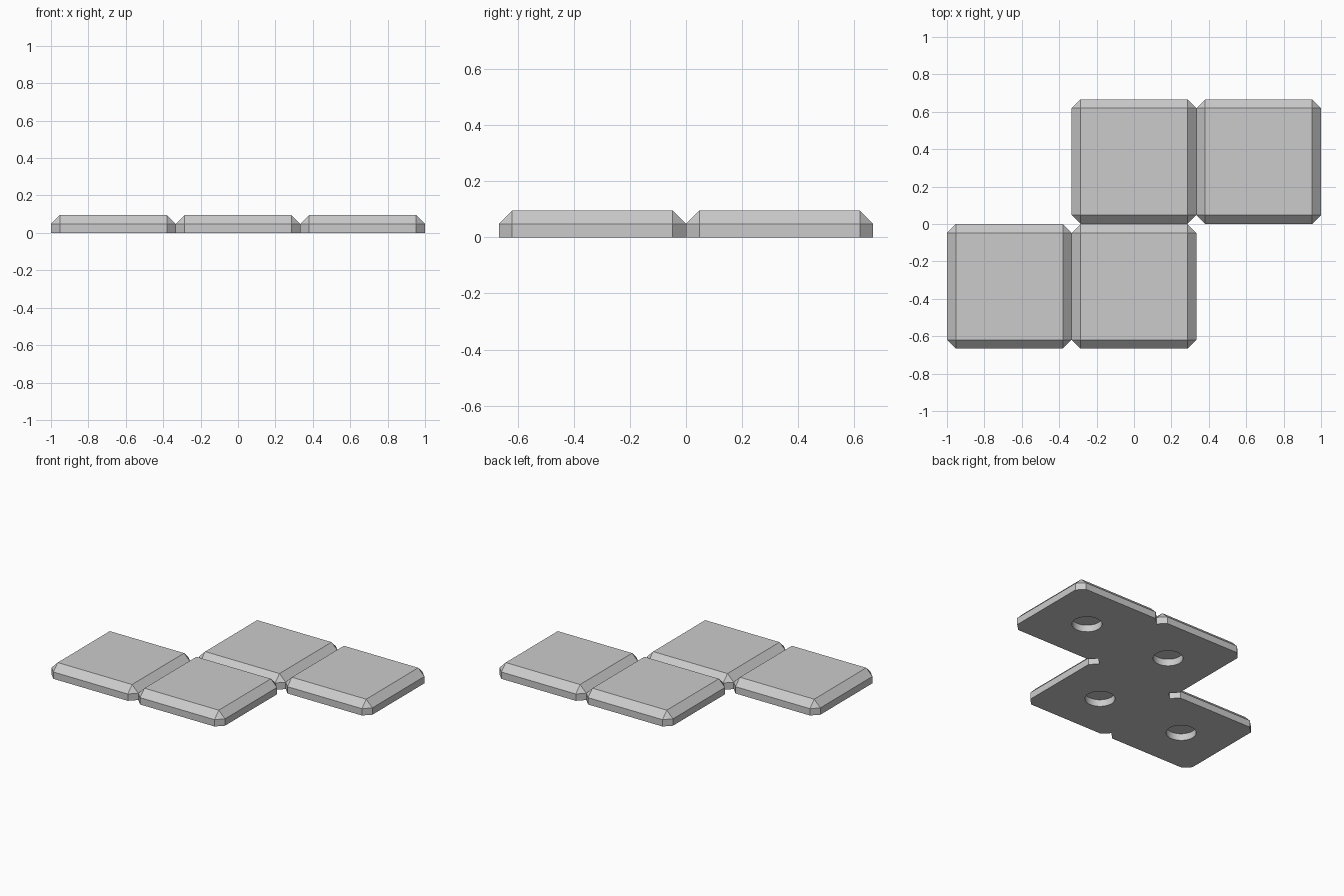
import bpy
import bmesh
from math import radians
from mathutils import Matrix, Vector

SIZE = 2 / 3          # tile side
HEIGHT = 0.095
CHAMFER = 0.0475
HOLE_RADIUS = 0.095
HOLE_DEPTH = 0.0475

cube = bpy.data.objects.get("Cube")
if cube:
    bpy.data.objects.remove(cube, do_unlink=True)

grey = bpy.data.materials.new("plain_grey")
grey.use_nodes = True
colour = (0.6, 0.6, 0.6, 1)
grey.diffuse_color = colour
grey.node_tree.nodes["Principled BSDF"].inputs["Base Color"].default_value = colour


def tile_mesh():
    bm = bmesh.new()
    # Slab standing on the ground
    bmesh.ops.create_cube(bm, size=1)
    bmesh.ops.scale(bm, vec=(SIZE, SIZE, HEIGHT), verts=bm.verts)
    bmesh.ops.translate(bm, vec=(0, 0, HEIGHT / 2), verts=bm.verts)

    # Chamfer every edge except those of the base
    edges = [e for e in bm.edges if max(v.co.z for v in e.verts) > HEIGHT / 2]
    bmesh.ops.bevel(bm, geom=edges, offset=CHAMFER, segments=1,
                    profile=0.5, affect='EDGES')

    # Replace the base with one that has a round opening
    base = min(bm.faces, key=lambda f: f.calc_center_median().z)
    rim = list(base.edges)
    bmesh.ops.delete(bm, geom=[base], context='FACES_ONLY')
    ring = bmesh.ops.create_circle(bm, segments=32, radius=HOLE_RADIUS)["verts"]
    loop = list({e for v in ring for e in v.link_edges})
    bmesh.ops.triangle_fill(bm, edges=rim + loop, use_beauty=True,
                            normal=Vector((0, 0, -1)))

    # Blind socket: wall and flat end
    raised = bmesh.ops.extrude_edge_only(bm, edges=loop)["geom"]
    top_verts = [g for g in raised if isinstance(g, bmesh.types.BMVert)]
    bmesh.ops.translate(bm, vec=(0, 0, HOLE_DEPTH), verts=top_verts)
    end_edges = [g for g in raised if isinstance(g, bmesh.types.BMEdge)
                 and all(v in top_verts for v in g.verts)]
    bmesh.ops.contextual_create(bm, geom=end_edges)

    bmesh.ops.recalc_face_normals(bm, faces=bm.faces)
    mesh = bpy.data.meshes.new("tile")
    bm.to_mesh(mesh)
    bm.free()
    mesh.materials.append(grey)
    return mesh


# Four tiles in a stepped arrangement
mesh = tile_mesh()
layout = {
    "front_right_tile": (-1, -0.5),
    "front_middle_tile": (0, -0.5),
    "back_middle_tile": (0, 0.5),
    "back_left_tile": (1, 0.5),
}
for name, (column, row) in layout.items():
    tile = bpy.data.objects.new(name, mesh)
    tile.location = (column * SIZE, row * SIZE, 0)
    bpy.context.collection.objects.link(tile)

# Smooth the socket walls, keep the chamfers crisp
bpy.ops.object.select_all(action='DESELECT')
tile.select_set(True)
bpy.context.view_layer.objects.active = tile
# The mesh is shared, so shade it through its faces and sharp edges
mesh.shade_smooth()
mesh.set_sharp_from_angle(angle=radians(30))
